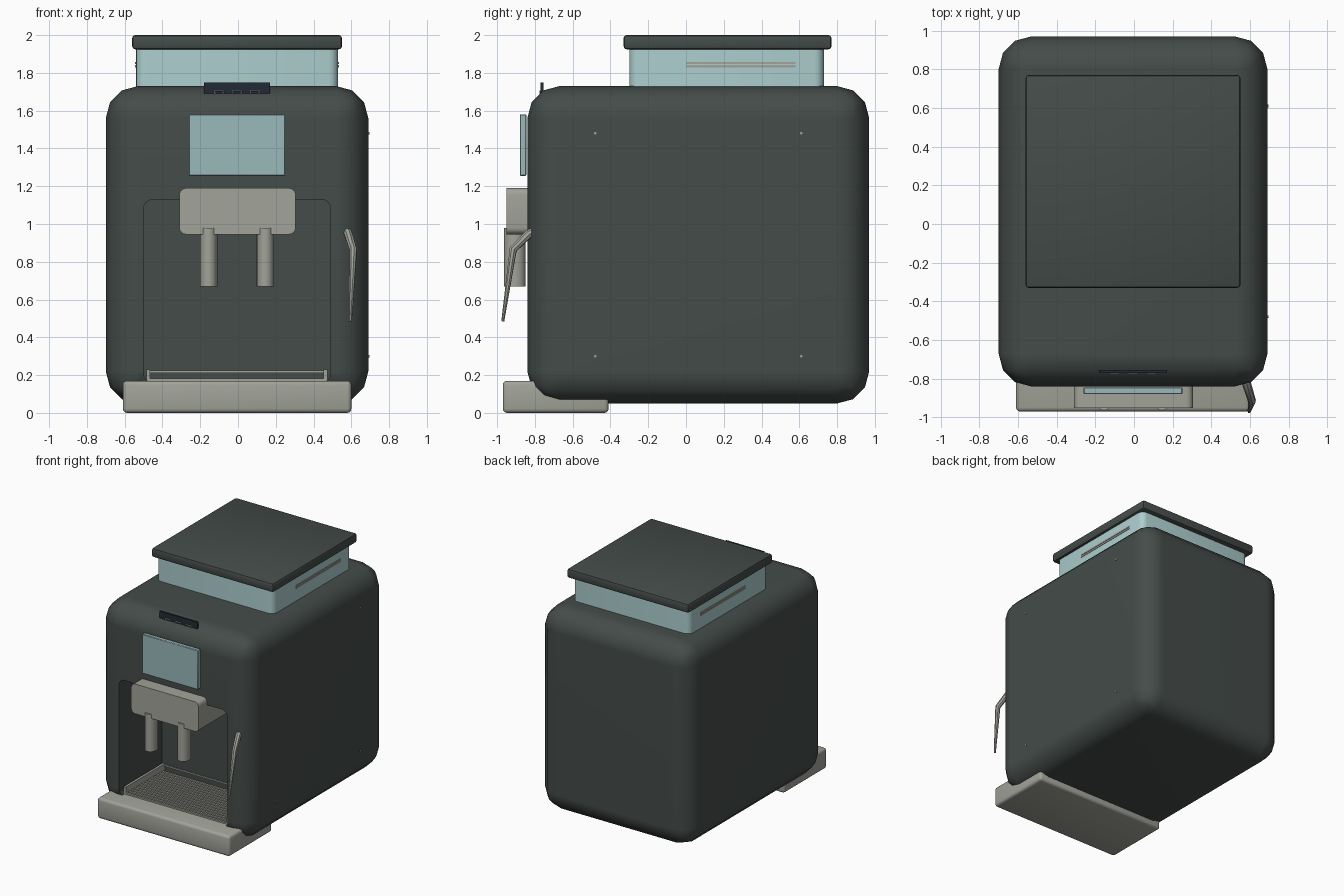
import bpy, bmesh, math
from mathutils import Matrix

if "Cube" in bpy.data.objects:
    bpy.data.objects.remove(bpy.data.objects["Cube"])


def material(name, r, g, b):
    m = bpy.data.materials.new(name)
    m.diffuse_color = (r, g, b, 1)
    m.use_nodes = True
    m.node_tree.nodes["Principled BSDF"].inputs["Base Color"].default_value = m.diffuse_color
    return m


DARK = material("dark_green_grey", 0.058, 0.072, 0.067)
STEEL = material("warm_grey", 0.36, 0.37, 0.32)
GLASS = material("pale_blue", 0.42, 0.62, 0.62)
SCREEN = material("screen_blue", 0.32, 0.48, 0.50)
PANEL = material("panel_navy", 0.016, 0.023, 0.035)


def finish(ob, mat, angle=40):
    ob.data.materials.append(mat)
    bpy.ops.object.select_all(action='DESELECT')
    ob.select_set(True)
    bpy.context.view_layer.objects.active = ob
    bpy.ops.object.shade_smooth_by_angle(angle=math.radians(angle))
    return ob


def from_bmesh(name, bm, mat):
    me = bpy.data.meshes.new(name)
    bm.to_mesh(me)
    bm.free()
    ob = bpy.data.objects.new(name, me)
    bpy.context.collection.objects.link(ob)
    return finish(ob, mat)


def box(name, x, y, z, mat, bevel=0, seg=3, axis=None):
    """Box from (min, max) ranges; bevels all edges or only those along one axis."""
    bm = bmesh.new()
    bmesh.ops.create_cube(bm, size=1)
    for v in bm.verts:
        v.co = [r[0] if c < 0 else r[1] for r, c in zip((x, y, z), v.co)]
    if bevel:
        edges = [e for e in bm.edges if axis is None
                 or abs((e.verts[0].co - e.verts[1].co).normalized()[axis]) > 0.9]
        bmesh.ops.bevel(bm, geom=edges, offset=bevel, segments=seg,
                        profile=0.5, affect='EDGES', clamp_overlap=True)
    return from_bmesh(name, bm, mat)


def cylinder(name, center, radius, depth, mat, axis='Z', sides=24, scale_y=1):
    bm = bmesh.new()
    bmesh.ops.create_cone(bm, cap_ends=True, segments=sides, radius1=radius,
                          radius2=radius, depth=depth)
    if axis == 'X':
        bm.transform(Matrix.Rotation(math.pi / 2, 4, 'Y'))
    bm.transform(Matrix.Translation(center) @ Matrix.Diagonal((1, scale_y, 1, 1)))
    return from_bmesh(name, bm, mat)


def tube(name, points, depth, mat, radii=None, res=1):
    cu = bpy.data.curves.new(name, 'CURVE')
    cu.dimensions = '3D'
    cu.bevel_depth = depth
    cu.bevel_resolution = res
    cu.use_fill_caps = True
    sp = cu.splines.new('POLY')
    sp.points.add(len(points) - 1)
    for i, p in enumerate(points):
        sp.points[i].co = (*p, 1)
        sp.points[i].radius = radii[i] if radii else 1
    ob = bpy.data.objects.new(name, cu)
    bpy.context.collection.objects.link(ob)
    bpy.ops.object.select_all(action='DESELECT')
    ob.select_set(True)
    bpy.context.view_layer.objects.active = ob
    bpy.ops.object.convert(target='MESH')
    return finish(bpy.context.object, mat)


# Rounded housing with the cup bay cut into the front
body = box("body", (-0.70, 0.69), (-0.84, 0.97), (0.05, 1.73), DARK, 0.17, 3)
cutter = box("cup_bay_cutter", (-0.50, 0.49), (-1.1, -0.28), (0.16, 1.13), DARK, 0.05, 4, axis=1)
cut = body.modifiers.new("cup_bay", 'BOOLEAN')
cut.object = cutter
cut.operation = 'DIFFERENCE'
cut.solver = 'EXACT'
bpy.context.view_layer.objects.active = body
bpy.ops.object.modifier_apply(modifier=cut.name)
bpy.data.objects.remove(cutter, do_unlink=True)
bpy.ops.object.select_all(action='DESELECT')
body.select_set(True)
bpy.ops.object.shade_smooth_by_angle(angle=math.radians(40))
wn = body.modifiers.new("even_shading", 'WEIGHTED_NORMAL')
wn.keep_sharp = True

# Bean hopper, its lid and the side grips
box("hopper", (-0.54, 0.53), (-0.30, 0.73), (1.70, 1.93), GLASS, 0.05, 4, axis=2)
box("hopper_lid", (-0.56, 0.55), (-0.33, 0.77), (1.925, 2.0), DARK, 0.015, 2)
for side, x in (("left", -0.54), ("right", 0.53)):
    for i, z in enumerate((1.835, 1.852)):
        box(f"hopper_grip_{side}_{i}", (x - 0.004, x + 0.004), (0.0, 0.58),
            (z - 0.006, z + 0.006), STEEL)

# Touch screen and the small upright control strip
box("screen", (-0.26, 0.25), (-0.88, -0.845), (1.255, 1.58), SCREEN, 0.004, 1)
box("control_strip", (-0.18, 0.17), (-0.77, -0.755), (1.65, 1.75), PANEL)
for i, x in enumerate((-0.10, -0.005, 0.09)):
    tube(f"control_mark_{i}", [(x - 0.022, -0.772, 1.675), (x - 0.022, -0.772, 1.705),
                               (x + 0.022, -0.772, 1.705), (x + 0.022, -0.772, 1.675)],
         0.004, STEEL)

# Dispensing head and two spouts
box("dispenser_head", (-0.31, 0.305), (-0.95, -0.27), (0.945, 1.19), STEEL, 0.035, 4, axis=1)
for side, x in (("left", -0.155), ("right", 0.145)):
    cylinder(f"spout_{side}", (x, -0.907, 0.825), 0.046, 0.31, STEEL, scale_y=1.22)

# Drip tray with grille and rail
box("drip_tray", (-0.61, 0.60), (-0.97, -0.41), (0.0, 0.17), STEEL, 0.022, 3)
for i in range(14):
    y = -0.79 + i * 0.036
    box(f"grille_slat_{i}", (-0.465, 0.455), (y - 0.009, y + 0.009), (0.165, 0.182), STEEL)
for side, x in (("left", -0.475), ("right", 0.463)):
    box(f"grille_side_{side}", (x - 0.01, x + 0.01), (-0.80, -0.29), (0.16, 0.23), STEEL)
box("grille_back_rail", (-0.47, 0.46), (-0.30, -0.29), (0.212, 0.224), STEEL)

# Tapered steam wand
tube("steam_wand", [(0.575, -0.80, 0.965), (0.585, -0.835, 0.945), (0.61, -0.915, 0.865),
                    (0.595, -0.97, 0.485)], 0.023, STEEL, [1, 1, 0.9, 0.35], res=2)

# Side panel screws
for i, (y, z) in enumerate([(y, z) for y in (-0.48, 0.61) for z in (0.30, 1.48)]):
    cylinder(f"side_screw_{i}", (0.69, y, z), 0.007, 0.012, STEEL, 'X', 12)
